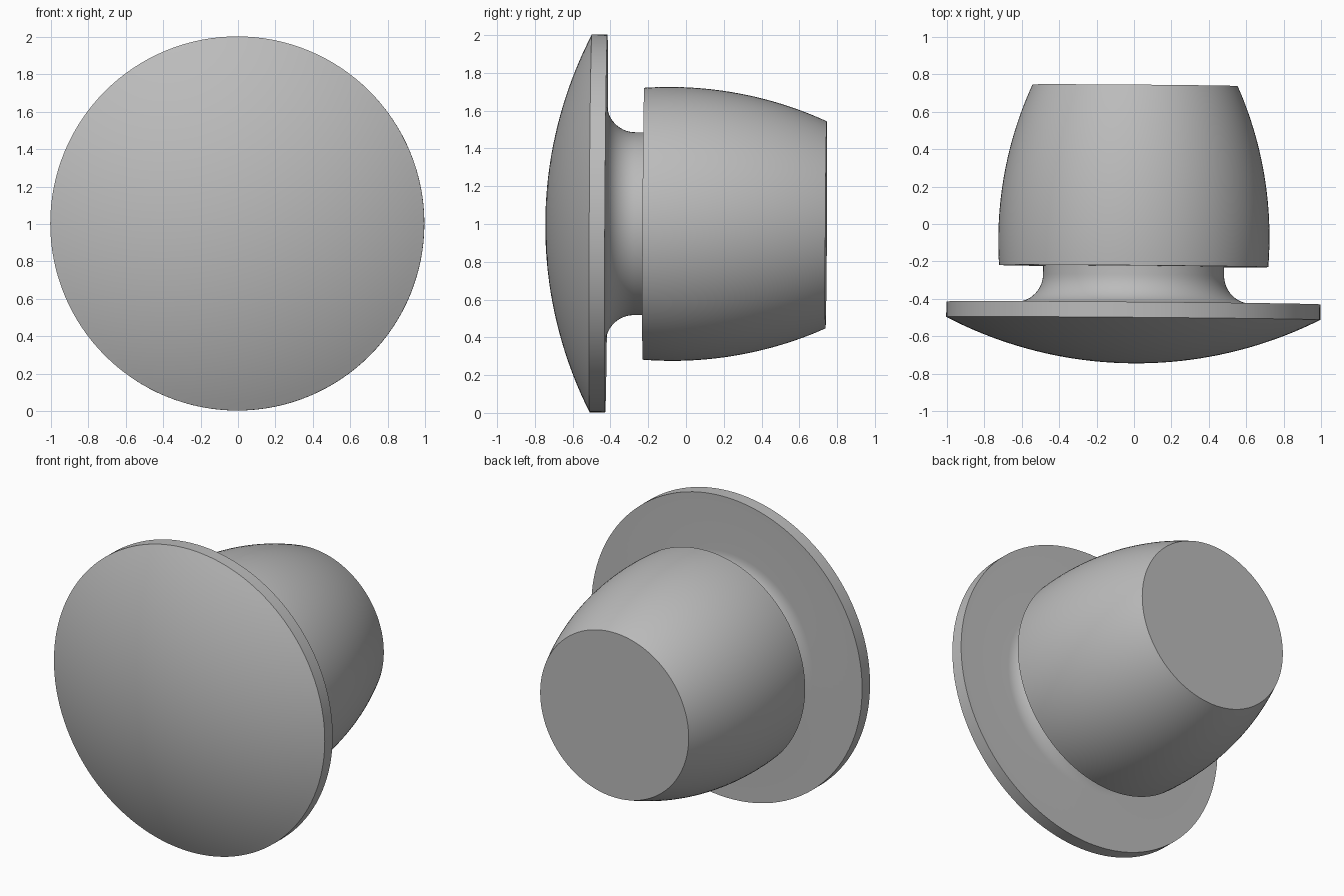
import bpy, bmesh
from math import sin, cos, asin, pi, radians, sqrt
from mathutils import Vector, Matrix

cube = bpy.data.objects.get("Cube")
if cube:
    bpy.data.objects.remove(cube, do_unlink=True)

SEGMENTS = 128

grey = bpy.data.materials.new("plain grey")
grey.use_nodes = True
colour = (0.5, 0.5, 0.5, 1)
grey.diffuse_color = colour
grey.node_tree.nodes["Principled BSDF"].inputs["Base Color"].default_value = colour


def arc(cr, cy, radius, start, end, steps):
    """Points (radius, y) along an arc in the profile plane."""
    angles = [start + (end - start) * i / steps for i in range(steps + 1)]
    return [(cr + radius * cos(a), cy + radius * sin(a)) for a in angles]


# Profile from the dome apex, round the rim and neck, to the plug end
dome_r = 2.2
dome_half = asin(1 / dome_r)
profile = arc(0, -0.745 + dome_r, dome_r, -pi / 2, -pi / 2 + dome_half, 20)
profile[0] = (0, -0.745)
profile.append((1.0, -0.422))
profile += arc(0.634, -0.272, 0.15, -pi / 2, -pi, 14)
profile += [(0.484, -0.225)]
profile += arc(-1.275, -0.08, 2.0, asin(-0.145 / 2), asin(0.822 / 2), 24)
profile += [(0, profile[-1][1])]

# Spin the profile round the y axis
bm = bmesh.new()
verts = [bm.verts.new((r, y, 0)) for r, y in profile]
edges = [bm.edges.new(pair) for pair in zip(verts, verts[1:])]
bmesh.ops.spin(bm, geom=verts + edges, cent=(0, 0, 0), axis=(0, 1, 0),
               angle=2 * pi, steps=SEGMENTS, use_merge=False)
bmesh.ops.remove_doubles(bm, verts=bm.verts, dist=0.0002)
bmesh.ops.recalc_face_normals(bm, faces=bm.faces)
# Lean the axis very slightly, then raise it to stand on the floor
lean = Vector((0, 1, 0)).rotation_difference(Vector((0.008, 1, -0.006)))
bmesh.ops.transform(bm, matrix=Matrix.Translation((0, 0, 1)) @ lean.to_matrix().to_4x4(),
                    verts=bm.verts)

mesh = bpy.data.meshes.new("domed_plug")
bm.to_mesh(mesh)
bm.free()
mesh.materials.append(grey)
plug = bpy.data.objects.new("domed_plug", mesh)
bpy.context.collection.objects.link(plug)

bpy.ops.object.select_all(action="DESELECT")
plug.select_set(True)
bpy.context.view_layer.objects.active = plug
bpy.ops.object.shade_smooth_by_angle(angle=radians(20))
